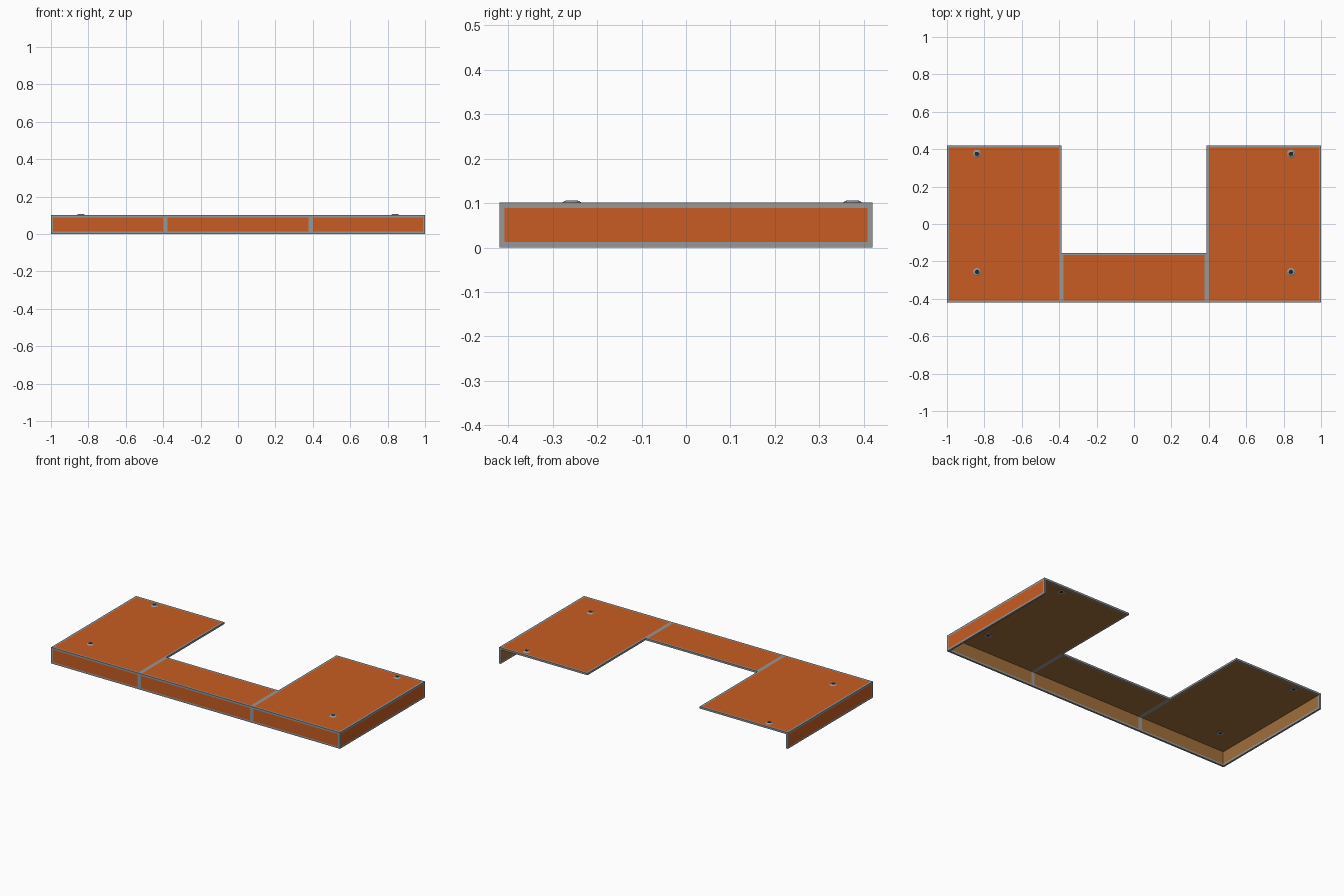
import bpy, bmesh, math
from mathutils import Vector

if "Cube" in bpy.data.objects:
    bpy.data.objects.remove(bpy.data.objects["Cube"])


def material(name, rgb):
    m = bpy.data.materials.new(name)
    m.diffuse_color = (*rgb, 1)
    m.use_nodes = True
    m.node_tree.nodes["Principled BSDF"].inputs["Base Color"].default_value = m.diffuse_color
    return m


ORANGE = material("orange_laminate", (0.578, 0.107, 0.016))
WOOD = material("brown_underside", (0.352, 0.156, 0.045))
GREY = material("grey_trim", (0.31, 0.31, 0.31))
DARK = material("dark_hole", (0.02, 0.022, 0.025))

T = 0.012      # board thickness and trim width
TOP = 0.101    # table surface height
X, Y = 1.0, 0.42
SEAM = 0.388   # joint between side and centre tables


def finish(bm, name, mats):
    me = bpy.data.meshes.new(name)
    bm.to_mesh(me)
    bm.free()
    for m in mats:
        me.materials.append(m)
    ob = bpy.data.objects.new(name, me)
    bpy.context.collection.objects.link(ob)
    return ob


def board(name, lo, hi, axis, out, no_trim=()):
    """Board facing 'out' along 'axis'; orange outside, brown inside, grey trim
    on every edge except those in no_trim, given as (axis, side)."""
    lo, hi = Vector(lo), Vector(hi)
    bm = bmesh.new()
    bmesh.ops.create_cube(bm, size=1)
    for v in bm.verts:
        v.co = Vector((lo[i] + (v.co[i] + 0.5) * (hi[i] - lo[i]) for i in range(3)))
    inner_lo, inner_hi = lo.copy(), hi.copy()
    for a in range(3):
        if a == axis:
            continue
        normal = Vector((0, 0, 0))
        normal[a] = 1
        for side in (-1, 1):
            if (a, side) in no_trim:
                continue
            if side < 0:
                inner_lo[a] += T
                cut = inner_lo[a]
            else:
                inner_hi[a] -= T
                cut = inner_hi[a]
            bmesh.ops.bisect_plane(bm, geom=bm.verts[:] + bm.edges[:] + bm.faces[:],
                                   plane_co=normal * cut, plane_no=normal)
    bm.normal_update()
    for f in bm.faces:
        c = f.calc_center_median()
        inside = all(inner_lo[a] < c[a] < inner_hi[a] for a in range(3) if a != axis)
        facing = f.normal[axis] * out
        f.material_index = 2
        if inside and abs(facing) > 0.9:
            f.material_index = 0 if facing > 0 else 1
    return finish(bm, name, (ORANGE, WOOD, GREY))


def grommet(name, x, y):
    """Low round cable port passing through the table top."""
    n = 12
    profile = [(0.010, TOP + 0.003), (0.011, TOP + 0.005), (0.016, TOP + 0.004),
               (0.022, TOP), (0.022, TOP - T - 0.002), (0.010, TOP - T - 0.002)]
    bm = bmesh.new()
    rings = [[bm.verts.new((x + r * math.cos(2 * math.pi * i / n),
                            y + r * math.sin(2 * math.pi * i / n), z))
              for i in range(n)] for r, z in profile]
    for a, b in zip(rings, rings[1:]):
        for i in range(n):
            j = (i + 1) % n
            bm.faces.new((a[i], b[i], b[j], a[j]))
    for ring in (rings[0], rings[-1]):
        bm.faces.new(ring).material_index = 1
    bmesh.ops.recalc_face_normals(bm, faces=bm.faces[:])
    return finish(bm, name, (GREY, DARK))


# Centre table: top and front panel
H = TOP - T
board("centre_table_top", (-SEAM, -Y, H), (SEAM, -0.155, TOP), 2, 1)
board("centre_front_panel", (-SEAM, -Y, 0), (SEAM, -Y + T, H), 1, -1, [(2, 1)])

# Side tables: top, front panel, end panel and two cable ports each
for side, s in (("left", -1), ("right", 1)):
    x0, x1 = sorted((s * SEAM, s * X))
    board(side + "_table_top", (x0, -Y, H), (x1, Y, TOP), 2, 1)
    board(side + "_front_panel", (x0, -Y, 0), (x1, -Y + T, H), 1, -1, [(2, 1)])
    e0, e1 = sorted((s * (X - T), s * X))
    board(side + "_end_panel", (e0, -Y + T, 0), (e1, Y, H), 0, s, [(2, 1), (1, -1)])
    grommet(side + "_front_cable_port", s * 0.84, -0.257)
    grommet(side + "_back_cable_port", s * 0.84, 0.375)
